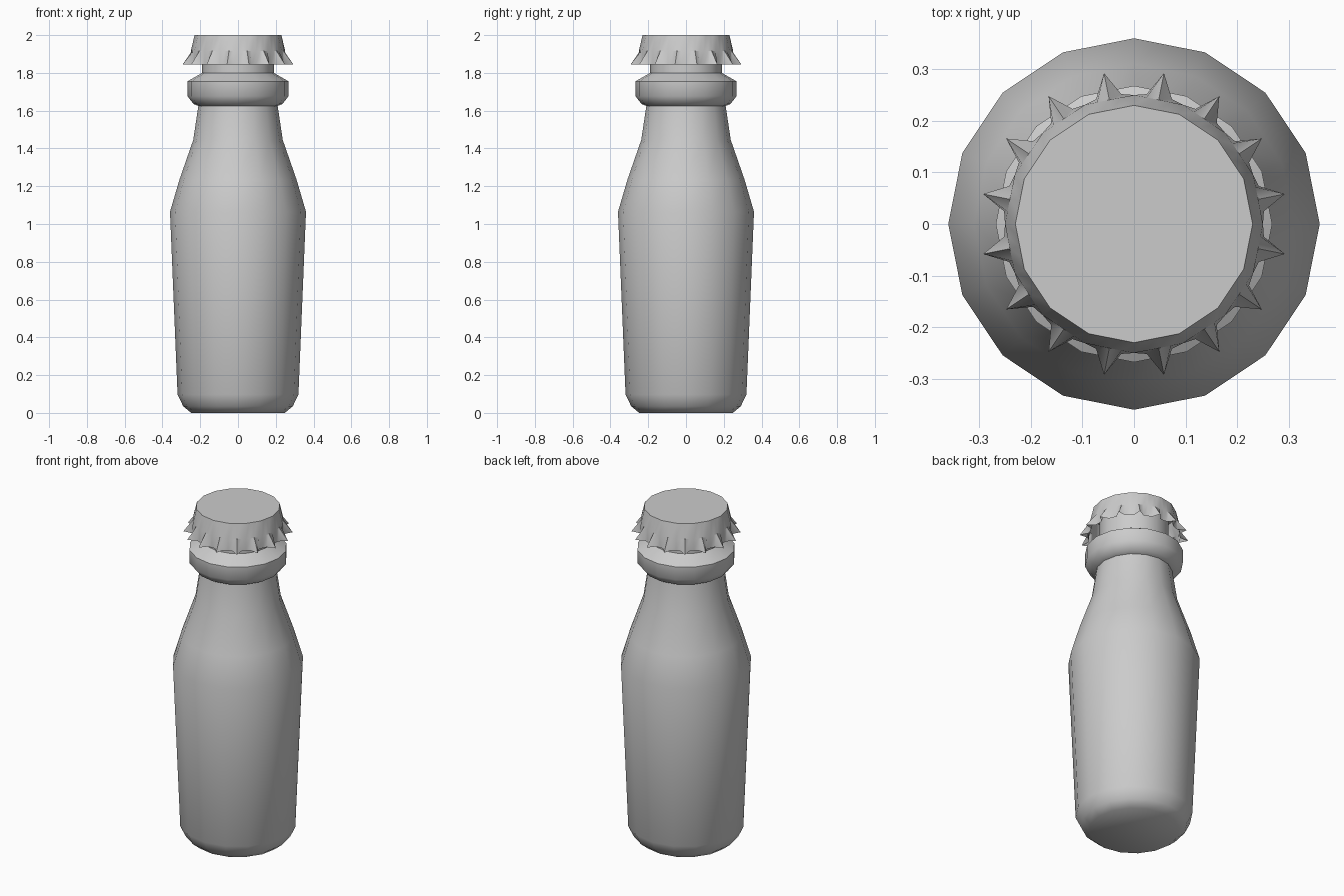
import bpy, bmesh
from math import sin, cos, pi, radians

if "Cube" in bpy.data.objects:
    bpy.data.objects.remove(bpy.data.objects["Cube"])


def loft(name, rings, close_bottom, close_top, angle):
    """Skin a stack of point rings into one smooth-shaded object."""
    bm = bmesh.new()
    loops = [[bm.verts.new(p) for p in ring] for ring in rings]
    n = len(loops[0])
    for low, high in zip(loops, loops[1:]):
        for i in range(n):
            j = (i + 1) % n
            bm.faces.new((low[i], low[j], high[j], high[i]))
    if close_bottom:
        bm.faces.new(loops[0][::-1])
    if close_top:
        bm.faces.new(loops[-1])
    mesh = bpy.data.meshes.new(name)
    bm.to_mesh(mesh)
    bm.free()
    obj = bpy.data.objects.new(name, mesh)
    bpy.context.collection.objects.link(obj)
    bpy.ops.object.select_all(action='DESELECT')
    obj.select_set(True)
    bpy.context.view_layer.objects.active = obj
    bpy.ops.object.shade_smooth_by_angle(angle=radians(angle))
    return obj


def ring(radii, z):
    n = len(radii)
    return [(r * cos(2 * pi * i / n), r * sin(2 * pi * i / n), z)
            for i, r in enumerate(radii)]


SIDES = 16

# Bottle: 16-sided lathe from base to the neck hidden in the cap
profile = [(0.248, 0), (0.29, 0.035), (0.32, 0.097), (0.36, 1.065), (0.31, 1.235),
           (0.237, 1.445), (0.21, 1.625), (0.235, 1.635), (0.268, 1.677),
           (0.268, 1.755), (0.19, 1.80), (0.19, 1.95)]
loft("bottle", [ring([r] * SIDES, z) for r, z in profile], True, True, 50)

# Crown cap: four points per side, the middle one flares into a spike
flat = [cos(pi / SIDES) / cos(a * pi / SIDES) for a in (1, 0.5, 0, 0.5)]
skirt = [0.25, 0.253, 0.298, 0.253] * SIDES
wall = [0.25 * f for f in flat] * SIDES
rim = [0.23 * f for f in flat] * SIDES
loft("bottle_cap", [ring(skirt, 1.845), ring(wall, 1.915), ring(rim, 2.0)],
     False, True, 40)
